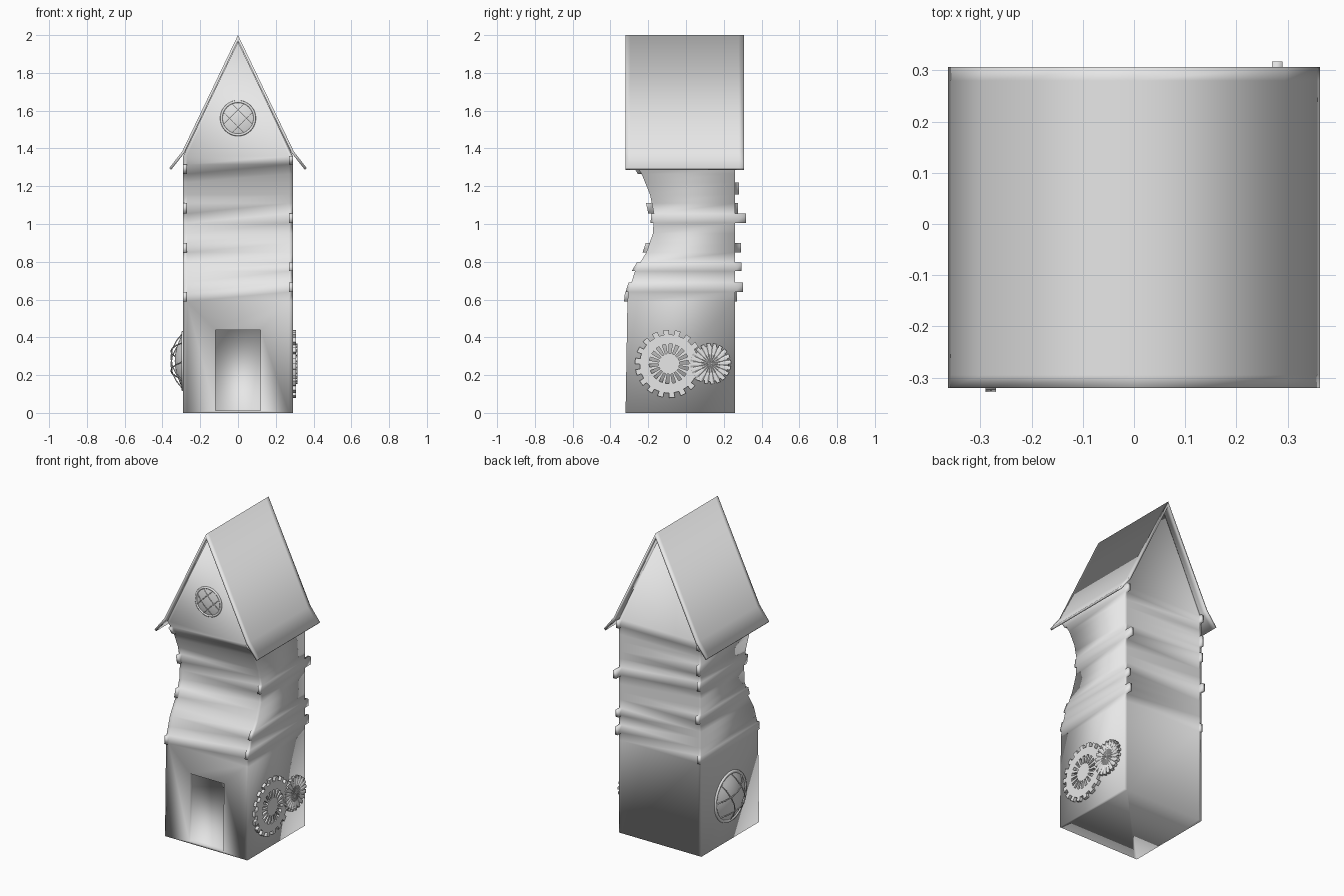
import bpy, bmesh, math
from mathutils import Matrix, Euler, Vector

cube = bpy.data.objects.get("Cube")
if cube:
    bpy.data.objects.remove(cube, do_unlink=True)

grey = bpy.data.materials.new("plain_grey")
grey.use_nodes = True
colour = (0.8, 0.8, 0.8, 1)
grey.diffuse_color = colour
for node in grey.node_tree.nodes:
    if node.type == 'BSDF_PRINCIPLED':
        node.inputs["Base Color"].default_value = colour


def link(name, data, matrix=None):
    data.materials.append(grey)
    obj = bpy.data.objects.new(name, data)
    bpy.context.collection.objects.link(obj)
    if matrix:
        obj.matrix_world = matrix
    return obj


def finish(name, bm, smooth=True, matrix=None):
    bmesh.ops.recalc_face_normals(bm, faces=bm.faces[:])
    for f in bm.faces:
        f.smooth = smooth
    mesh = bpy.data.meshes.new(name)
    bm.to_mesh(mesh)
    bm.free()
    return link(name, mesh, matrix)


# Tower body: stacked rings with a hollowed front profile
W, INNER, BACK = 0.29, 0.27, 0.26
PROFILE = [(0, -.32), (.59, -.31), (.64, -.305), (.75, -.27), (.85, -.21), (.95, -.175),
           (1.055, -.17), (1.155, -.19), (1.265, -.235), (1.36, -.295)]
LEVELS = [0, .59, .64, .69, .75, .795, .85, .9, .95, 1.005, 1.055, 1.11,
          1.155, 1.22, 1.265, 1.315, 1.36]


def front_y(z):
    for (z0, y0), (z1, y1) in zip(PROFILE, PROFILE[1:]):
        if z <= z1:
            return y0 + (y1 - y0) * (z - z0) / (z1 - z0)
    return PROFILE[-1][1]


bm = bmesh.new()
rings = []
for z in LEVELS:
    y = front_y(z)
    xs = (-W, -INNER, INNER, W)
    pts = [(x, y, z) for x in xs] + [(x, BACK, z) for x in reversed(xs)]
    rings.append([bm.verts.new(p) for p in pts])
panels = {}
for z, lo, hi in zip(LEVELS, rings, rings[1:]):
    for i in range(8):
        j = (i + 1) % 8
        panels[z, i] = bm.faces.new((lo[i], lo[j], hi[j], hi[i]))
bm.faces.new(reversed(rings[0]))

# Gable on top of the body
t = rings[-1]
ridge_front = bm.verts.new((0, front_y(1.36), 1.965))
ridge_back = bm.verts.new((0, BACK, 1.965))
bm.faces.new(t[:4] + [ridge_front])
bm.faces.new((t[3], t[4], ridge_back, ridge_front))
bm.faces.new(t[4:] + [ridge_back])
bm.faces.new((t[7], t[0], ridge_front, ridge_back))

# Recessed doorway
door = panels[0, 1]
bmesh.ops.inset_individual(bm, faces=[door], thickness=0.05)
for v in door.verts:
    z = 0.012 if v.co.z < 0.3 else 0.44
    v.co = (math.copysign(0.12, v.co.x), front_y(z), z)
recess = bmesh.ops.extrude_discrete_faces(bm, faces=[door])["faces"][0]
for v in recess.verts:
    v.co.y += 0.03

# Short board ends sticking out at the corners
STUBS = {0: [(.59, .018), (.85, .02), (1.055, .03), (1.265, .02)],
         2: [(.64, .015), (.75, .018), (1.005, .015), (1.315, .015)],
         4: [(.64, .042), (.75, .033), (1.005, .058), (1.315, .03)],
         6: [(.59, .01), (.85, .03), (1.055, .015), (1.155, .02), (1.315, .02)]}
for column, ends in STUBS.items():
    for z, depth in ends:
        end = bmesh.ops.extrude_discrete_faces(bm, faces=[panels[z, column]])["faces"][0]
        for v in end.verts:
            v.co.y += depth if column > 3 else -depth
finish("tower_body", bm)

# Roof: thin folded sheet with slightly flared eaves
outer = [(0, 2.0), (.295, 1.385), (.363, 1.297)]
inner = [(0, 1.97), (.283, 1.377), (.354, 1.287)]


def both_sides(half):
    return [(-x, z) for x, z in reversed(half[1:])] + half


loop = both_sides(outer) + both_sides(inner)[::-1]
bm = bmesh.new()
rows = [[bm.verts.new((x, y, z)) for x, z in loop] for y in (-.32, -.295, .28, .307)]
n = len(loop)
for a, b in zip(rows, rows[1:]):
    for i in range(n):
        j = (i + 1) % n
        bm.faces.new((a[i], a[j], b[j], b[i]))
for row in (rows[0], rows[-1]):
    for i in range(n // 2 - 1):
        bm.faces.new((row[i], row[i + 1], row[n - 2 - i], row[n - 1 - i]))
finish("roof", bm)


def round_window(name, centre, turn, roll, radius, rim, bulge, lift):
    matrix = (Matrix.Translation(centre) @ Euler(turn).to_matrix().to_4x4()
              @ Matrix.Rotation(roll, 4, 'Z'))
    # Domed glass
    bm = bmesh.new()
    bmesh.ops.create_circle(bm, cap_ends=True, cap_tris=True, segments=32, radius=radius)
    spokes = [e for e in bm.edges if not e.is_boundary]
    bmesh.ops.subdivide_edges(bm, edges=spokes, cuts=4, use_grid_fill=True)
    for v in bm.verts:
        v.co.z = bulge * (1 - v.co.xy.length_squared / radius ** 2)
    finish(name + "_glass", bm, True, matrix)
    # Round frame
    bpy.ops.mesh.primitive_torus_add(major_segments=40, minor_segments=8,
                                     major_radius=radius, minor_radius=rim)
    frame = bpy.context.object
    frame.name = name + "_frame"
    frame.data.materials.append(grey)
    bpy.ops.object.shade_smooth()
    frame.matrix_world = matrix
    # Crossing bars bent over the glass
    bars = bpy.data.curves.new(name + "_bars", 'CURVE')
    bars.dimensions = '3D'
    bars.bevel_depth = rim * 0.35
    bars.bevel_resolution = 1
    for across in (False, True):
        for side in (-1, 1):
            off = side * radius * 0.36
            half = math.sqrt(radius ** 2 - off ** 2)
            line = bars.splines.new('POLY')
            line.points.add(6)
            for k, p in enumerate(line.points):
                s = half * (k / 3 - 1)
                h = lift * (1 - (s * s + off * off) / radius ** 2)
                p.co = (s, off, h, 1) if across else (off, s, h, 1)
    link(name + "_bars", bars, matrix)


quarter = math.pi / 2
round_window("gable_window", (0, -.297, 1.56), (quarter, 0, 0), quarter / 2,
             .088, .007, .012, .016)
round_window("side_window", (-W, -.03, .275), (0, -quarter, 0), .35,
             .15, .01, .045, .075)


def gear(name, centre, teeth, radii, thickness, slot_ring=None, ridge=0):
    bm = bmesh.new()
    count = teeth * 4
    hub = bm.verts.new((0, 0, ridge))
    circles = []
    for r in radii:
        circle = []
        for k in range(count):
            a = math.tau * k / count
            h = ridge if k % 4 < 2 else 0
            circle.append(bm.verts.new((r * math.cos(a), r * math.sin(a), h)))
        circles.append(circle)
    for k in range(count):
        m = (k + 1) % count
        bm.faces.new((hub, circles[0][k], circles[0][m]))
        for ring in range(len(radii) - 1):
            is_gap = ring in (slot_ring, len(radii) - 2) and k % 4 > 1
            if not is_gap:
                a, b = circles[ring], circles[ring + 1]
                bm.faces.new((a[k], b[k], b[m], a[m]))
    loose = [v for v in bm.verts if not v.link_faces]
    bmesh.ops.delete(bm, geom=loose, context='VERTS')
    matrix = Matrix.Translation(centre) @ Matrix.Rotation(quarter, 4, 'Y')
    obj = finish(name, bm, False, matrix)
    solid = obj.modifiers.new("thickness", 'SOLIDIFY')
    solid.thickness = thickness
    solid.offset = 0


# Pair of meshing gears on the wall
gear("large_gear", (.298, -.09, .26), 18, (.055, .105, .155, .18), .02, slot_ring=0)
gear("small_gear", (.303, .13, .26), 20, (.05, .094, .108), .018, ridge=.004)
